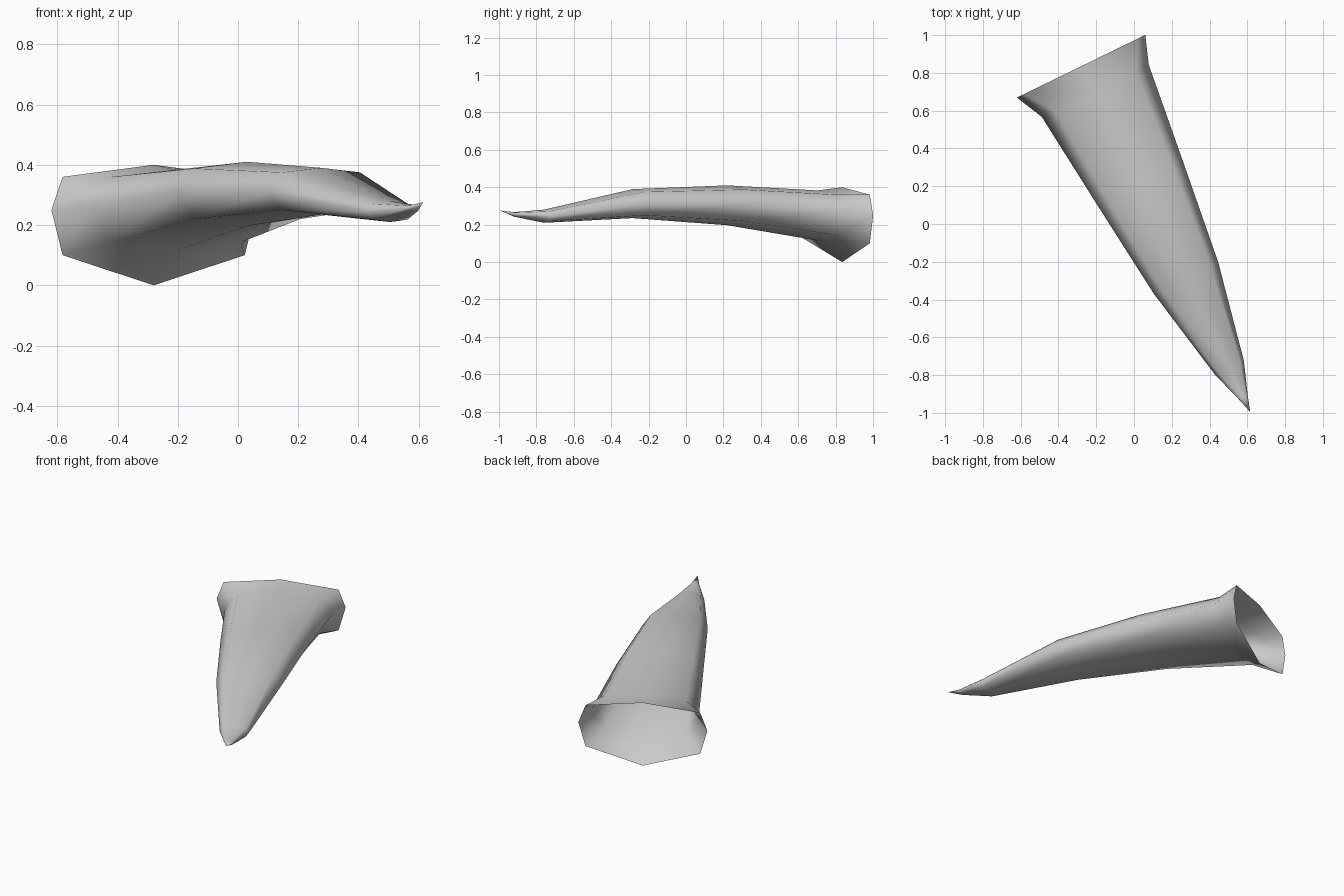
import bpy
import bmesh
import math
from mathutils import Vector

cube = bpy.data.objects.get("Cube")
if cube:
    bpy.data.objects.remove(cube, do_unlink=True)

grey = bpy.data.materials.new("plain grey")
grey.use_nodes = True
colour = (0.6, 0.6, 0.6, 1)
grey.diffuse_color = colour
grey.node_tree.nodes["Principled BSDF"].inputs["Base Color"].default_value = colour

# Sections from the flared mouth to the tip:
# centre x, centre y, half width, corner ratio, z of top, upper corner, side, lower corner, bottom
sections = [
    (-0.28, 0.835, 0.378, 0.89, 0.40, 0.36, 0.25, 0.10, 0.0),
    (-0.205, 0.705, 0.315, 0.76, 0.383, 0.36, 0.27, 0.143, 0.115),
    (0.03, 0.22, 0.255, 0.77, 0.41, 0.388, 0.31, 0.22, 0.197),
    (0.275, -0.285, 0.19, 0.76, 0.39, 0.375, 0.31, 0.25, 0.235),
    (0.505, -0.76, 0.085, 0.76, 0.28, 0.271, 0.245, 0.218, 0.21),
    (0.58, -0.92, 0.025, 0.76, 0.267, 0.264, 0.255, 0.247, 0.243),
]

# Every section is an upright octagon, turned to face along the horn
across = Vector((math.cos(math.radians(26)), math.sin(math.radians(26)), 0))
bm = bmesh.new()
rings = []
for x, y, width, corner, top, upper, side, lower, bottom in sections:
    outline = [(0, top), (corner, upper), (1, side), (corner, lower),
               (0, bottom), (-corner, lower), (-1, side), (-corner, upper)]
    rings.append([bm.verts.new(Vector((x, y, z)) + across * width * u)
                  for u, z in outline])

# Skin the sections and close the pointed end; the mouth stays open
for a, b in zip(rings, rings[1:]):
    for i in range(len(a)):
        j = (i + 1) % len(a)
        bm.faces.new((a[i], a[j], b[j], b[i]))
tip = bm.verts.new((0.615, -0.995, 0.276))
last = rings[-1]
for i in range(len(last)):
    bm.faces.new((last[i], last[(i + 1) % len(last)], tip))

bmesh.ops.recalc_face_normals(bm, faces=bm.faces)
if sum(f.normal.z * (f.calc_center_median().z - 0.27) for f in bm.faces) < 0:
    bmesh.ops.reverse_faces(bm, faces=bm.faces)
for face in bm.faces:
    face.smooth = True

mesh = bpy.data.meshes.new("horn")
bm.to_mesh(mesh)
bm.free()
mesh.materials.append(grey)
horn = bpy.data.objects.new("horn", mesh)
bpy.context.collection.objects.link(horn)
